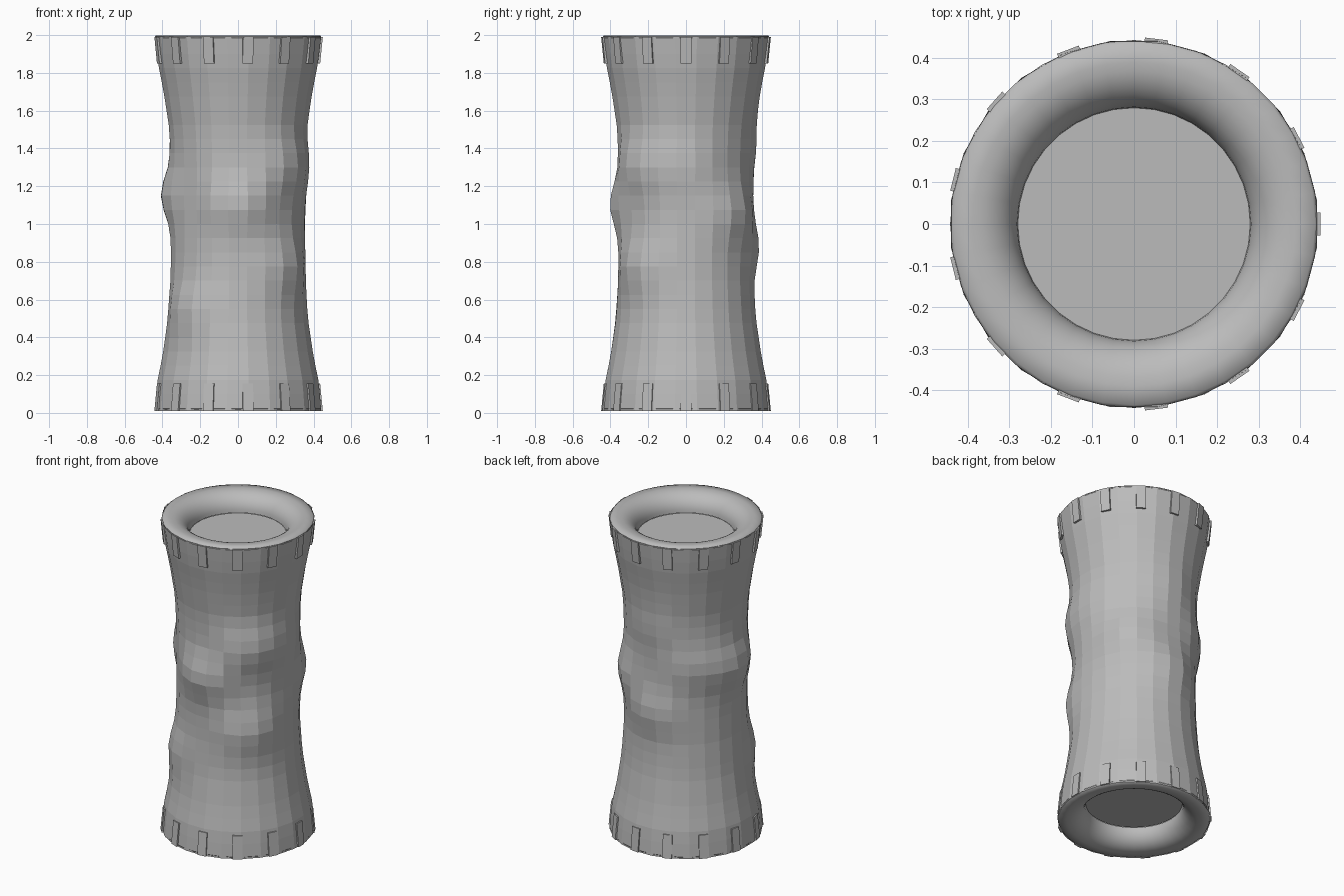
import bpy, math
from math import sin, cos, pi, radians, exp

if "Cube" in bpy.data.objects:
    bpy.data.objects.remove(bpy.data.objects["Cube"])

grey = bpy.data.materials.new("plain grey")
grey.diffuse_color = (0.5, 0.5, 0.5, 1)
grey.use_nodes = True
grey.node_tree.nodes["Principled BSDF"].inputs["Base Color"].default_value = grey.diffuse_color


def make(name, verts, faces, smooth=False):
    me = bpy.data.meshes.new(name)
    me.from_pydata(verts, [], faces)
    me.materials.append(grey)
    for p in me.polygons:
        p.use_smooth = smooth
    ob = bpy.data.objects.new(name, me)
    bpy.context.collection.objects.link(ob)
    return ob


def bridge(rows, n):
    return [(r * n + i, r * n + (i + 1) % n, (r + 1) * n + (i + 1) % n, (r + 1) * n + i)
            for r in range(rows - 1) for i in range(n)]


# waisted profile of the body (z, radius)
PROFILE = [(0, .445), (.16, .432), (.3, .403), (.5, .373), (.7, .36), (1, .355),
           (1.3, .357), (1.5, .366), (1.7, .397), (1.85, .427), (2, .445)]
# swellings (direction in degrees, height, size)
BUMPS = [(0, 1.3, .022), (45, 1.05, .045), (90, .88, .035), (90, 1.42, .015),
         (135, 1.18, .03), (180, 1.15, .058), (225, .55, .035), (270, 1.1, .054),
         (315, 1.3, .045), (315, .77, .04)]


def base_radius(z):
    for (z0, r0), (z1, r1) in zip(PROFILE, PROFILE[1:]):
        if z <= z1:
            return r0 + (r1 - r0) * (z - z0) / (z1 - z0)
    return PROFILE[-1][1]


def radius(a, z):
    r = base_radius(z)
    for d, h, s in BUMPS:
        diff = abs((math.degrees(a) - d + 180) % 360 - 180)
        if diff < 45:
            r += s * cos(radians(diff * 2)) ** 2 * exp(-((z - h) / .14) ** 2)
    return r


# body: rippled tube with faceted sides
N = 24
zs = [.01, .03] + [.1 + .075 * i for i in range(25)] + [1.97, 1.992]
verts = []
for z in zs:
    for i in range(N):
        a = 2 * pi * (i + .5) / N
        r = radius(a, z)
        verts.append((r * cos(a), r * sin(a), z))
make("body", verts, bridge(len(zs), N))

# end caps: flat rim rolling inward to a sunken disc
M = 36
for name, up in (("top", True), ("bottom", False)):
    prof = [(.443, 1.985), (.436, 1.998)]
    prof += [(.39 - .11 * sin(t * pi / 16), 1.888 + .11 * cos(t * pi / 16)) for t in range(9)]
    verts = []
    for r, z in prof:
        for i in range(M):
            a = 2 * pi * i / M
            verts.append((r * cos(a), r * sin(a), z if up else 2.008 - z))
    faces = bridge(len(prof), M)
    if not up:
        faces = [f[::-1] for f in faces]
    make(name + "_rim", verts, faces, True)
    disc = [(.281 * cos(2 * pi * i / M), .281 * sin(2 * pi * i / M),
             1.886 if up else .122) for i in range(M)]
    order = list(range(M))
    make(name + "_disc", disc, [order if up else order[::-1]])

# thirteen thin tabs around each end
BOX = [(0, 3, 2, 1), (4, 5, 6, 7), (0, 1, 5, 4), (1, 2, 6, 5), (2, 3, 7, 6), (3, 0, 4, 7)]
for name, z_in, z_out in (("top", 1.85, 1.99), ("bottom", .155, .01)):
    for k in range(13):
        a = 2 * pi * k / 13
        verts = []
        for z, ro in ((z_in, .435), (z_out, .449)):
            for r, w in ((ro - .014, -.028), (ro, -.028), (ro, .028), (ro - .014, .028)):
                verts.append((r * cos(a) - w * sin(a), r * sin(a) + w * cos(a), z))
        faces = BOX if z_out > z_in else [f[::-1] for f in BOX]
        make(f"{name}_tab_{k + 1}", verts, faces)
